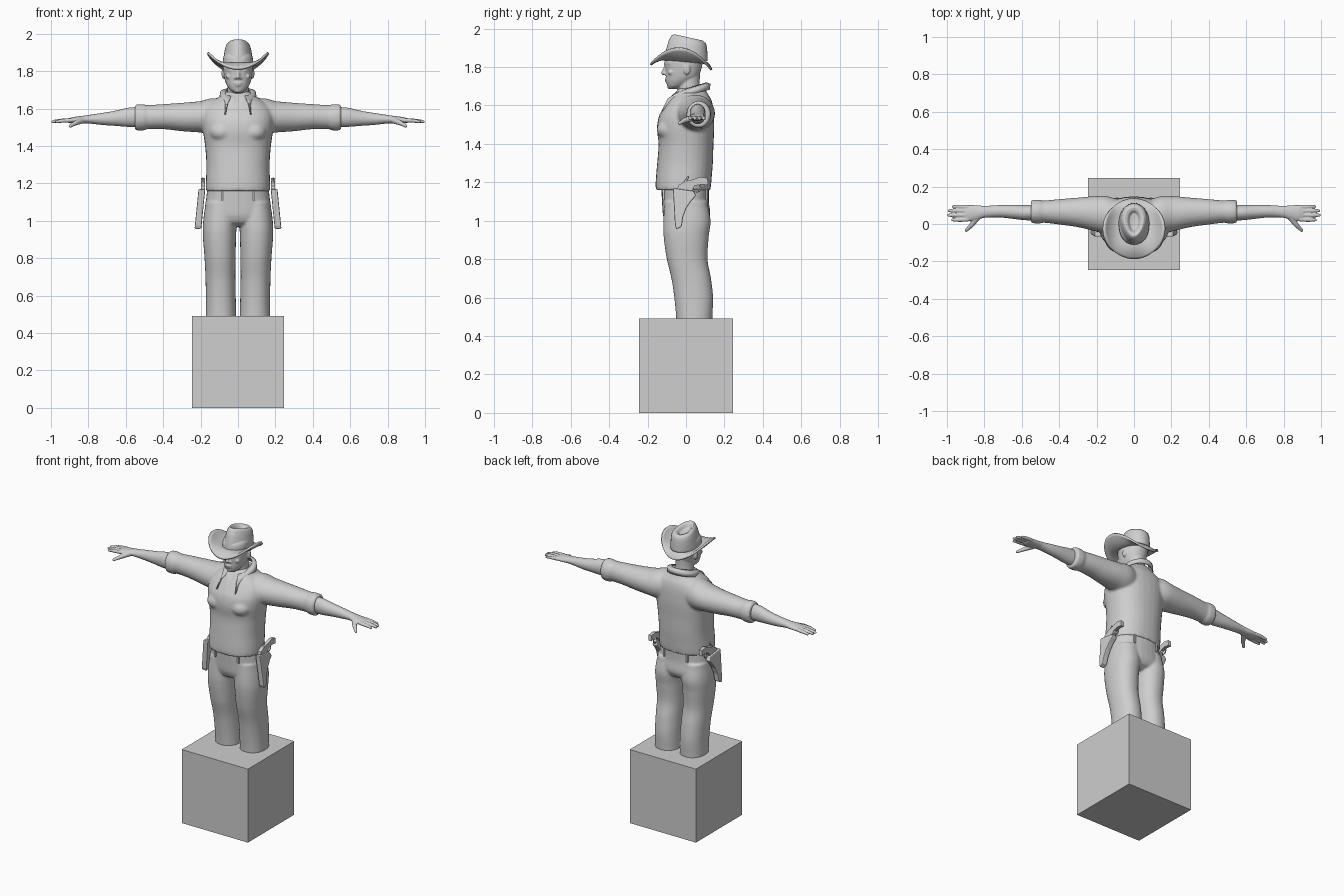
import bpy, bmesh
from math import sin, cos, pi, radians, copysign
from mathutils import Vector, Matrix

if "Cube" in bpy.data.objects:
    bpy.data.objects.remove(bpy.data.objects["Cube"])

grey = bpy.data.materials.new("plain grey")
grey.use_nodes = True
grey.diffuse_color = (0.62, 0.62, 0.62, 1)
grey.node_tree.nodes["Principled BSDF"].inputs["Base Color"].default_value = (0.62, 0.62, 0.62, 1)


def finish(name, bm, voxel=0, smooth=0, subsurf=0, solid=0, bevel=0, flat=False):
    """Turn a bmesh into a named object with the chosen modifiers."""
    bmesh.ops.recalc_face_normals(bm, faces=bm.faces)
    mesh = bpy.data.meshes.new(name)
    bm.to_mesh(mesh)
    bm.free()
    mesh.materials.append(grey)
    ob = bpy.data.objects.new(name, mesh)
    bpy.context.collection.objects.link(ob)
    for p in mesh.polygons:
        p.use_smooth = not flat
    if solid:
        ob.modifiers.new("thickness", "SOLIDIFY").thickness = solid
    if subsurf:
        ob.modifiers.new("subdivision", "SUBSURF").levels = subsurf
        ob.modifiers[-1].render_levels = subsurf
    if voxel:
        m = ob.modifiers.new("merge", "REMESH")
        m.mode, m.voxel_size, m.use_smooth_shade = "VOXEL", voxel, True
    if smooth:
        m = ob.modifiers.new("soften", "SMOOTH")
        m.factor, m.iterations = 0.5, smooth
    if bevel:
        m = ob.modifiers.new("bevel", "BEVEL")
        m.width, m.segments = bevel, 2
    return ob


def blend(rows, steps=4):
    """Catmull-Rom interpolation between cross-sections."""
    out = []
    for i in range(len(rows) - 1):
        a, b, c, d = (rows[max(0, min(len(rows) - 1, i + k))] for k in (-1, 0, 1, 2))
        for t in (k / steps for k in range(steps)):
            out.append([0.5 * (2 * q + (r - p) * t + (2 * p - 5 * q + 4 * r - s) * t * t
                               + (3 * q - p - 3 * r + s) * t ** 3) for p, q, r, s in zip(a, b, c, d)])
            out[-1][0] = b[0] + (c[0] - b[0]) * t
    return out + [list(rows[-1])]


def loft(bm, rows, axis="z", power=2.0, n=32, side=1):
    """Rows are (position, centre u, centre v, radius u, radius v)."""
    rings = []
    for t, cu, cv, ru, rv in blend(rows):
        ring = []
        for k in range(n):
            c, s = cos(2 * pi * k / n), sin(2 * pi * k / n)
            u = cu + ru * copysign(abs(c) ** (2 / power), c)
            v = cv + rv * copysign(abs(s) ** (2 / power), s)
            ring.append(bm.verts.new((side * u, v, t) if axis == "z" else (side * t, u, v)))
        rings.append(ring)
    for a, b in zip(rings, rings[1:]):
        for k in range(n):
            bm.faces.new((a[k], a[(k + 1) % n], b[(k + 1) % n], b[k]))
    bm.faces.new(rings[0])
    bm.faces.new(rings[-1])


def ball(bm, at, size):
    bmesh.ops.create_uvsphere(bm, u_segments=16, v_segments=10, radius=1,
                              matrix=Matrix.Translation(at) @ Matrix.Diagonal((*size, 1)))


def limb(bm, p, q, r0, r1):
    """Round-ended tapering rod."""
    p, q = Vector(p), Vector(q)
    turn = (q - p).to_track_quat("Z", "Y").to_matrix().to_4x4()
    bmesh.ops.create_cone(bm, cap_ends=True, segments=12, radius1=r0, radius2=r1, depth=(q - p).length,
                          matrix=Matrix.Translation((p + q) / 2) @ turn)
    ball(bm, p, (r0,) * 3)
    ball(bm, q, (r1,) * 3)


def box(bm, at, size):
    bmesh.ops.create_cube(bm, size=1, matrix=Matrix.Translation(at) @ Matrix.Diagonal((*size, 1)))


def plate(bm, outline, x, thick, lean=0):
    """Side-on outline of (y, z) points extruded across x."""
    top = outline[0][1]
    pair = [[bm.verts.new((x + d + lean * (top - z), y, z)) for y, z in outline]
            for d in (-thick / 2, thick / 2)]
    for ring in pair:
        bm.faces.new(ring)
    for k in range(len(outline)):
        j = (k + 1) % len(outline)
        bm.faces.new((pair[0][k], pair[0][j], pair[1][j], pair[1][k]))


# pedestal block
bm = bmesh.new()
box(bm, (0, 0, 0.246), (0.49, 0.49, 0.492))
finish("pedestal", bm, flat=True)

# shirt with sleeves
bm = bmesh.new()
loft(bm, [(1.16, 0, -.015, .172, .143), (1.2, 0, -.013, .172, .145), (1.3, 0, -.005, .169, .145),
          (1.4, 0, 0, .176, .143), (1.48, 0, -.002, .187, .149), (1.54, 0, .002, .19, .144),
          (1.59, 0, .014, .182, .128), (1.63, 0, .022, .15, .11), (1.66, 0, .026, .105, .088),
          (1.69, 0, .03, .07, .068)], power=2.3)
for s in (1, -1):
    loft(bm, [(.06, .04, 1.56, .085, .09), (.14, .048, 1.56, .1, .096), (.2, .055, 1.556, .095, .084),
              (.3, .062, 1.555, .079, .076), (.4, .065, 1.557, .068, .067), (.5, .066, 1.554, .058, .064),
              (.54, .066, 1.553, .059, .067), (.55, .066, 1.553, .056, .064)], "x", side=s)
    loft(bm, [(.488, .066, 1.554, .058, .063), (.5, .066, 1.553, .064, .07), (.545, .066, 1.553, .062, .07),
              (.552, .066, 1.553, .055, .063)], "x", side=s)
    limb(bm, (s * .032, -.062, 1.66), (0, -.138, 1.545), .007, .006)
    ball(bm, (s * .085, -.085, 1.475), (.07, .068, .055))
finish("shirt", bm, voxel=.008, smooth=5)

# turned-down collar with two pointed flaps
bm = bmesh.new()
rows = []
for k in range(41):
    a = k / 20 - 1
    ang = pi / 2 + a * radians(150)
    c, s = cos(ang), sin(ang)
    w = max(0, (abs(a) - .55) / .45) ** 2
    top = Vector((.066 * c, .025 + .08 * s, 1.695 + .025 * s))
    low = Vector((.1 * c, .03 + .095 * s, 1.66 + .022 * s))
    low = low.lerp(Vector((copysign(.072, -a), -.128, 1.57)), w)
    mid = (top + low) / 2 + Vector((.012 * c, .012 * s, .012))
    rows.append([bm.verts.new(v) for v in (top, mid, low)])
for a, b in zip(rows, rows[1:]):
    for k in range(2):
        bm.faces.new((a[k], b[k], b[k + 1], a[k + 1]))
finish("collar", bm, solid=.007)

# forearms and hands
for s, label in ((1, "left"), (-1, "right")):
    bm = bmesh.new()
    loft(bm, [(.48, .062, 1.556, .042, .052), (.58, .061, 1.554, .041, .052), (.66, .066, 1.548, .037, .04),
              (.72, .068, 1.545, .033, .033), (.8, .065, 1.543, .032, .023), (.84, .061, 1.54, .039, .02),
              (.88, .058, 1.538, .043, .017), (.905, .058, 1.536, .038, .013)], "x", side=s)
    for y, tip in ((.093, .965), (.071, .988), (.047, .991), (.022, .97)):
        limb(bm, (s * .89, y * .95 + .003, 1.538), (s * (tip - .03), y, 1.535), .0115, .0105)
        limb(bm, (s * (tip - .03), y, 1.535), (s * tip, y, 1.53), .0105, .008)
    limb(bm, (s * .835, .04, 1.537), (s * .87, -.008, 1.522), .018, .013)
    limb(bm, (s * .87, -.008, 1.522), (s * .897, -.034, 1.507), .0125, .009)
    finish(label + "_forearm_and_hand", bm, voxel=.004, smooth=2)

# trousers
bm = bmesh.new()
loft(bm, [(1.2, 0, -.005, .162, .125), (1.1, 0, -.003, .172, .122), (1.03, 0, .003, .178, .123),
          (.99, 0, .002, .165, .105), (.97, 0, .002, .13, .07)], power=2.3)
for s in (1, -1):
    loft(bm, [(1.1, .088, 0, .086, .112), (1.0, .096, .005, .09, .123), (.925, .099, .001, .089, .118),
              (.8, .096, .006, .083, .106), (.7, .094, .027, .08, .103), (.6, .092, .04, .08, .101),
              (.49, .091, .043, .081, .094), (.47, .091, .043, .081, .094)], power=2.2, side=s)
finish("trousers", bm, voxel=.007, smooth=4)

# belt loops
bm = bmesh.new()
for x, y in ((.085, -.117), (-.085, -.117), (.085, .108), (-.085, .108)):
    box(bm, (x, y, 1.14), (.012, .012, .065))
finish("belt_loops", bm, flat=True, bevel=.003)

# holsters with revolvers
pouch = [(-.068, 1.17), (.04, 1.155), (.052, 1.13), (.025, 1.1), (.002, 1.065), (-.015, 1.02),
         (-.022, .97), (-.05, .955), (-.057, .975)]
grip = [(-.05, 1.14), (-.04, 1.185), (-.005, 1.205), (.03, 1.213), (.075, 1.228), (.112, 1.222),
        (.115, 1.185), (.08, 1.19), (.045, 1.182), (.02, 1.14)]
for s, label in ((1, "left"), (-1, "right")):
    bm = bmesh.new()
    plate(bm, pouch, s * .193, .036, s * .1)
    finish(label + "_holster", bm, flat=True, bevel=.006)
    bm = bmesh.new()
    plate(bm, grip, s * .187, .022)
    for k in range(8):
        a, b = k * pi / 4, (k + 1) * pi / 4
        limb(bm, (s * .187, .055 + .022 * cos(a), 1.172 + .022 * sin(a)),
             (s * .187, .055 + .022 * cos(b), 1.172 + .022 * sin(b)), .004, .004)
    limb(bm, (s * .187, -.01, 1.195), (s * .187, .012, 1.228), .006, .004)
    finish(label + "_revolver", bm, flat=True)

# head and neck
bm = bmesh.new()
loft(bm, [(1.6, 0, .025, .065, .065), (1.7, 0, .014, .057, .058), (1.8, 0, .015, .057, .06)])
loft(bm, [(1.686, 0, -.066, .022, .024), (1.7, 0, -.052, .043, .045), (1.725, 0, -.035, .06, .068),
          (1.75, 0, -.02, .07, .085), (1.79, 0, -.014, .077, .094), (1.83, 0, -.011, .08, .099),
          (1.88, 0, -.008, .077, .095), (1.92, 0, 0, .05, .06)], power=2.2)
limb(bm, (0, -.1, 1.812), (0, -.118, 1.769), .009, .011)
ball(bm, (0, -.098, 1.736), (.026, .013, .006))
ball(bm, (0, -.095, 1.725), (.022, .014, .007))
ball(bm, (0, -.082, 1.698), (.02, .016, .014))
for s in (1, -1):
    ball(bm, (s * .013, -.106, 1.764), (.009, .01, .008))
    limb(bm, (s * .012, -.108, 1.818), (s * .052, -.085, 1.82), .009, .008)
    ball(bm, (s * .048, -.078, 1.772), (.018, .016, .014))
    ball(bm, (s * .031, -.094, 1.802), (.014, .01, .006))
    ball(bm, (s * .08, .005, 1.787), (.008, .017, .028))
finish("head", bm, voxel=.0045, smooth=3)

# hat brim, curled up at the sides
bm = bmesh.new()
rings = []
for i in range(9):
    t = i / 8
    ring = []
    for k in range(48):
        c, s = cos(2 * pi * k / 48), sin(2 * pi * k / 48)
        x, y = (.074 + .084 * t) * c, -.025 * t + (.1 + .063 * t) * s
        z = 1.838 + t * t * (.062 * c * c - .038 * s * s) - .09 * y
        ring.append(bm.verts.new((x, y, z)))
    rings.append(ring)
for a, b in zip(rings, rings[1:]):
    for k in range(48):
        bm.faces.new((a[k], a[(k + 1) % 48], b[(k + 1) % 48], b[k]))
finish("hat_brim", bm, solid=.012)

# hat crown, tilted back with a creased top
bm = bmesh.new()
loft(bm, [(1.83, 0, 0, .083, .113), (1.87, 0, .003, .079, .109), (1.92, 0, .009, .071, .1),
          (1.945, 0, .013, .063, .09), (1.957, 0, .013, .051, .076), (1.95, 0, .013, .036, .06),
          (1.93, 0, .013, .022, .045), (1.925, 0, .013, .008, .02)])
for v in bm.verts:
    h = min(1, (v.co.z - 1.83) / .12)
    v.co.x *= 1 + 2.2 * h * (v.co.y - .02)
    v.co.z -= .22 * v.co.y * h
finish("hat_crown", bm)
